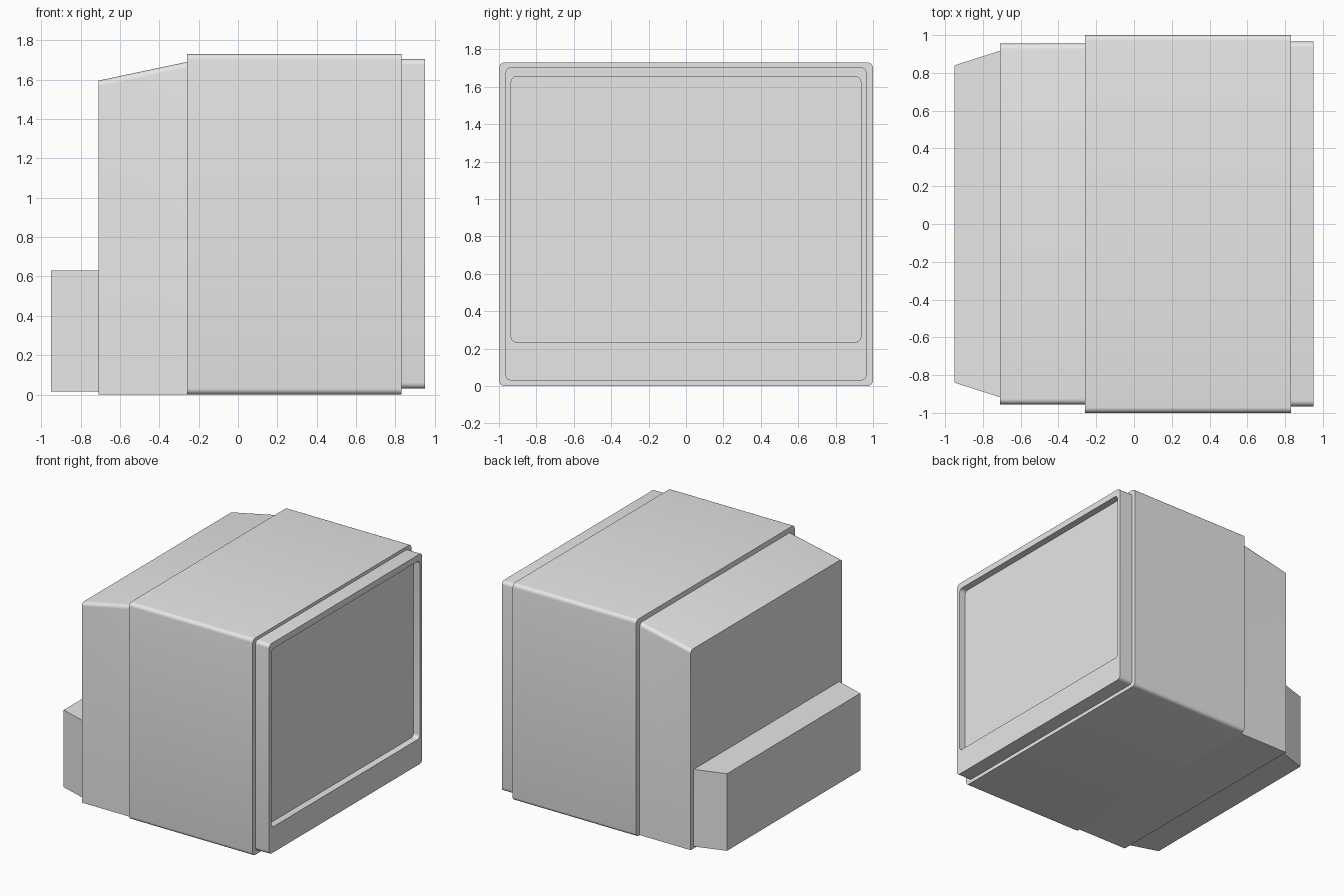
import bpy, bmesh, math

if "Cube" in bpy.data.objects:
    bpy.data.objects.remove(bpy.data.objects["Cube"])

grey = bpy.data.materials.new("light grey plastic")
grey.diffuse_color = (0.8, 0.8, 0.8, 1)
grey.use_nodes = True
grey.node_tree.nodes["Principled BSDF"].inputs["Base Color"].default_value = grey.diffuse_color


def ring(x, half_y, z0, z1, r_bottom, r_top, seg=5):
    """Rounded rectangle facing along x; a radius of 0 gives a sharp corner."""
    pts = []
    for sy, sz, start in ((1, 1, 0), (-1, 1, 90), (-1, -1, 180), (1, -1, 270)):
        r = r_top if sz > 0 else r_bottom
        cy = sy * (half_y - r)
        cz = z1 - r if sz > 0 else z0 + r
        for i in range(seg + 1 if r else 1):
            a = math.radians(start + 90 * i / seg)
            pts.append((x, cy + r * math.cos(a), cz + r * math.sin(a)))
    return pts


def loft(name, rings):
    """Bridge the rings in order and cap both ends."""
    bm = bmesh.new()
    loops = [[bm.verts.new(p) for p in r] for r in rings]
    n = len(loops[0])
    for a, b in zip(loops, loops[1:]):
        for i in range(n):
            j = (i + 1) % n
            bm.faces.new((a[i], a[j], b[j], b[i]))
    bm.faces.new(loops[0])
    bm.faces.new(loops[-1])
    bmesh.ops.recalc_face_normals(bm, faces=bm.faces)
    mesh = bpy.data.meshes.new(name)
    bm.to_mesh(mesh)
    bm.free()
    mesh.materials.append(grey)
    obj = bpy.data.objects.new(name, mesh)
    bpy.context.collection.objects.link(obj)
    bpy.ops.object.select_all(action='DESELECT')
    obj.select_set(True)
    bpy.context.view_layer.objects.active = obj
    bpy.ops.object.shade_smooth_by_angle(angle=math.radians(30))
    return obj


# Main casing
loft("main_casing", [ring(x, 1.0, 0.0, 1.73, 0.03, 0.03) for x in (-0.26, 0.83)])

# Screen frame with the recessed screen
loft("screen_frame", [
    ring(0.82, 0.965, 0.03, 1.705, 0.03, 0.03),
    ring(0.95, 0.965, 0.03, 1.705, 0.03, 0.03),
    ring(0.95, 0.935, 0.235, 1.655, 0.03, 0.03),
    ring(0.895, 0.935, 0.235, 1.655, 0.03, 0.03),
])

# Rear housing: sloping top, square lower corners
loft("rear_housing", [
    ring(-0.71, 0.955, 0.0, 1.595, 0, 0.03),
    ring(-0.26, 0.955, 0.0, 1.69, 0, 0.03),
])

# Connector box: tapers towards the back
loft("connector_box", [
    ring(-0.95, 0.84, 0.015, 0.63, 0, 0),
    ring(-0.71, 0.917, 0.015, 0.63, 0, 0),
])
